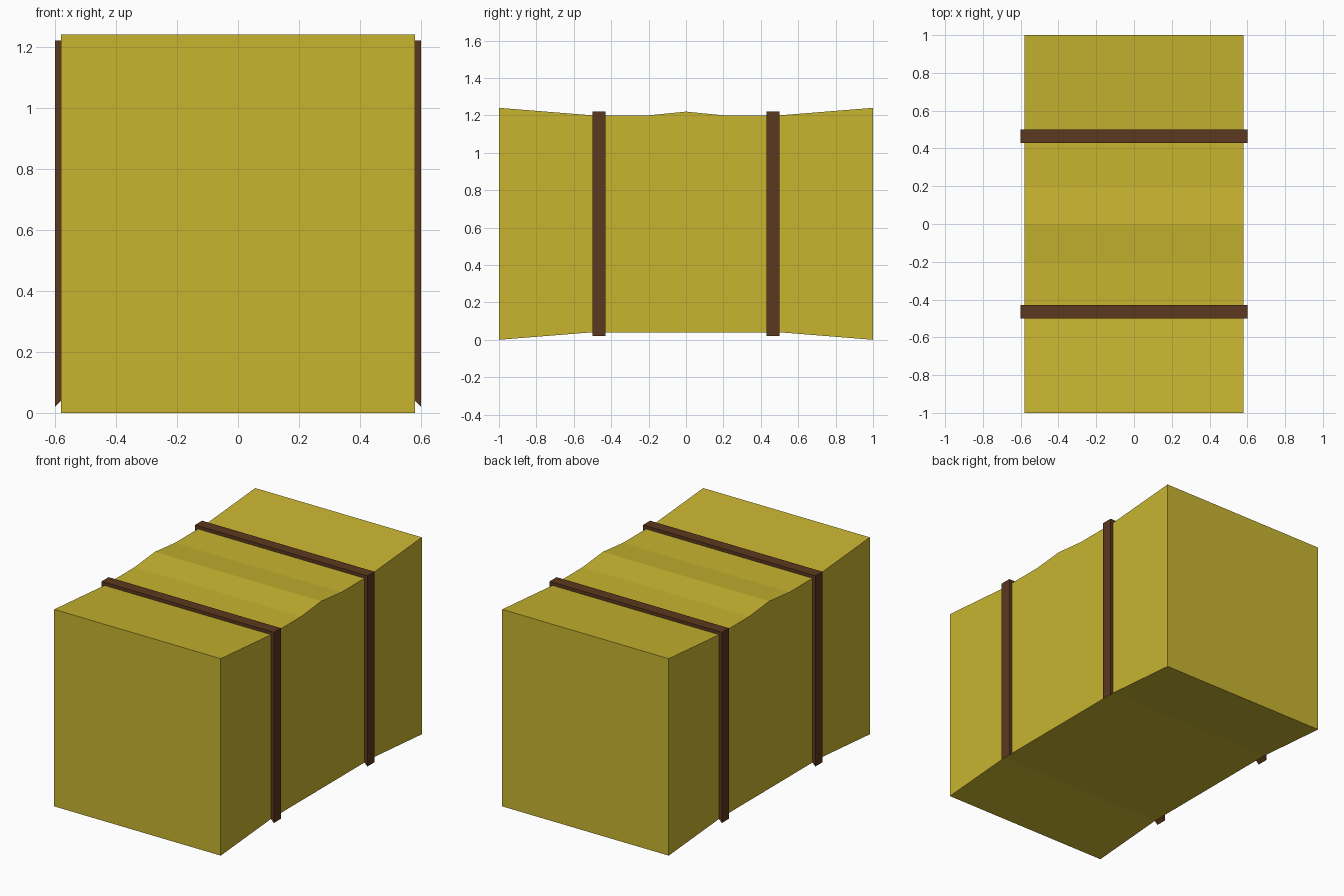
import bpy, bmesh
from mathutils import Vector

if "Cube" in bpy.data.objects:
    bpy.data.objects.remove(bpy.data.objects["Cube"])


def material(name, color):
    m = bpy.data.materials.new(name)
    m.diffuse_color = (*color, 1)
    m.use_nodes = True
    m.node_tree.nodes["Principled BSDF"].inputs["Base Color"].default_value = m.diffuse_color
    return m


def prism(name, points, offset, mat):
    """Extrude a closed planar outline along an offset."""
    bm = bmesh.new()
    face = bm.faces.new([bm.verts.new(p) for p in points])
    ext = bmesh.ops.extrude_face_region(bm, geom=[face], use_keep_orig=True)
    verts = [g for g in ext["geom"] if isinstance(g, bmesh.types.BMVert)]
    bmesh.ops.translate(bm, verts=verts, vec=Vector(offset))
    bmesh.ops.recalc_face_normals(bm, faces=bm.faces)
    mesh = bpy.data.meshes.new(name)
    bm.to_mesh(mesh)
    bm.free()
    mesh.materials.append(mat)
    obj = bpy.data.objects.new(name, mesh)
    bpy.context.collection.objects.link(obj)
    return obj


straw = material("straw", (0.58, 0.46, 0.03))
leather = material("strap_brown", (0.105, 0.04, 0.013))

# Bale: side outline pinched at the straps, extruded across the width
half = 0.58
outline = [(-1, 0), (-0.5, 0.04), (0.5, 0.04), (1, 0),
           (1, 1.24), (0.5, 1.2), (0.2, 1.2), (0, 1.22),
           (-0.2, 1.2), (-0.5, 1.2), (-1, 1.24)]
prism("hay_bale", [(-half, y, z) for y, z in outline], (2 * half, 0, 0), straw)

# Straps: over the top and down both sides, with mitred lower ends
band = [(-0.6, 0.02), (-0.6, 1.22), (0.6, 1.22), (0.6, 0.02),
        (half, 0.04), (half, 1.2), (-half, 1.2), (-half, 0.04)]
for name, y in (("front_strap", -0.5), ("back_strap", 0.43)):
    prism(name, [(x, y, z) for x, z in band], (0, 0.07, 0), leather)
